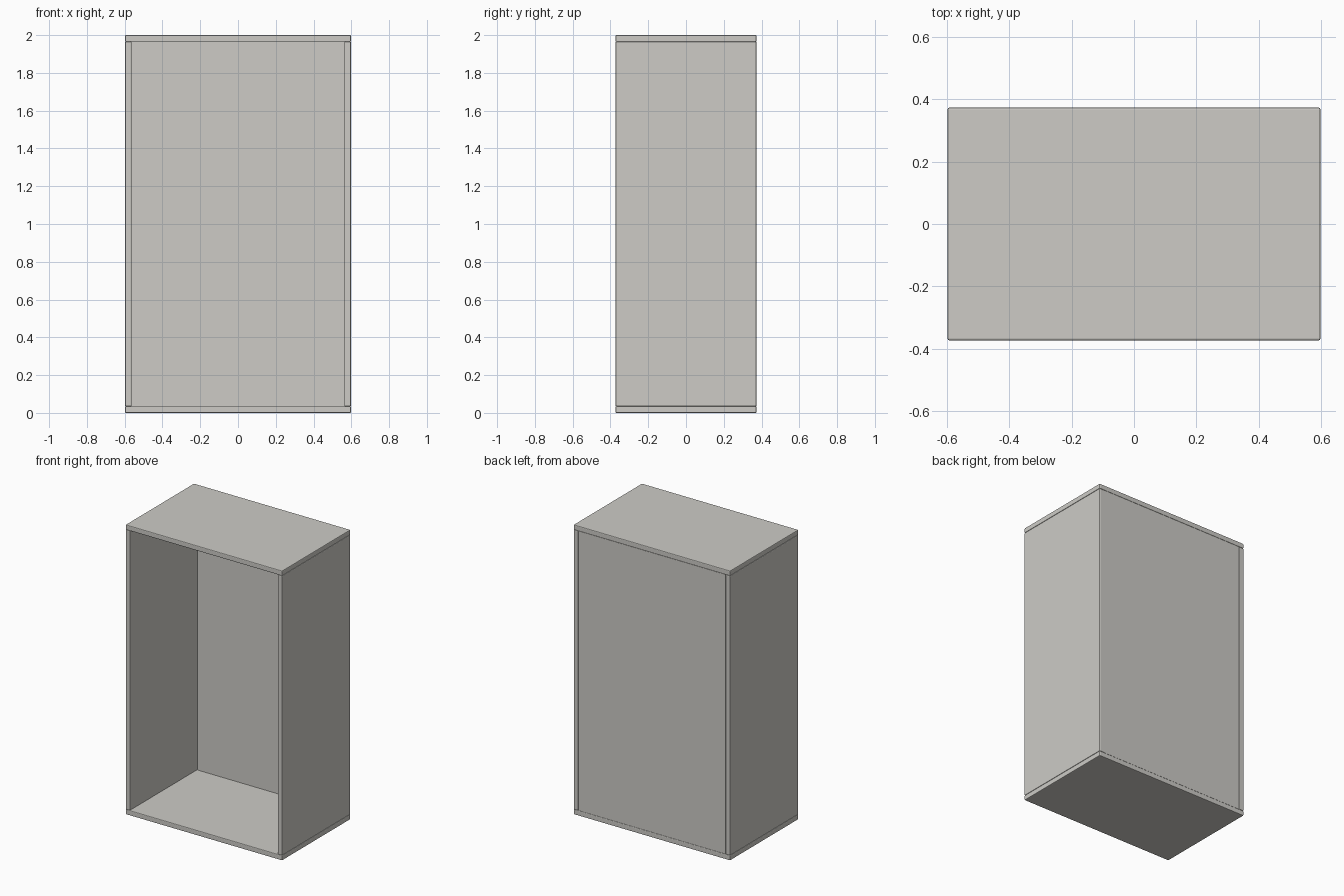
import bpy
import bmesh

if "Cube" in bpy.data.objects:
    bpy.data.objects.remove(bpy.data.objects["Cube"], do_unlink=True)

HALF_W, HALF_D, HEIGHT = 0.598, 0.373, 2.0
BOARD = 0.035       # board thickness
BACK = 0.01         # back panel thickness

# Single painted finish
paint = bpy.data.materials.new("warm_light_grey")
paint.use_nodes = True
colour = (0.61, 0.60, 0.565, 1)
paint.diffuse_color = colour
bsdf = next(n for n in paint.node_tree.nodes if n.type == "BSDF_PRINCIPLED")
bsdf.inputs["Base Color"].default_value = colour


def board(name, low, high, bevel=0.005):
    """Rectangular board between two corners, with softened edges."""
    mesh = bpy.data.meshes.new(name)
    bm = bmesh.new()
    bmesh.ops.create_cube(bm, size=1)
    for v in bm.verts:
        v.co = [(a + b) / 2 + c * (b - a) for a, b, c in zip(low, high, v.co)]
    bm.to_mesh(mesh)
    bm.free()
    mesh.materials.append(paint)
    obj = bpy.data.objects.new(name, mesh)
    bpy.context.collection.objects.link(obj)
    if bevel:
        mod = obj.modifiers.new("soft_edges", "BEVEL")
        mod.width = bevel
        mod.segments = 2
    return obj


# Top and bottom boards span the full footprint
for name, z in (("bottom_board", 0), ("top_board", HEIGHT - BOARD)):
    board(name, (-HALF_W, -HALF_D, z), (HALF_W, HALF_D, z + BOARD))

# Side boards stand between them
inner = HALF_W - BOARD
for name, x in (("right_side", -HALF_W), ("left_side", inner)):
    board(name, (x, -HALF_D, BOARD), (x + BOARD, HALF_D, HEIGHT - BOARD))

# Thin back panel fitted inside the frame, front left open
back_y = HALF_D - 0.002
board("back_panel", (-inner, back_y - BACK, BOARD),
      (inner, back_y, HEIGHT - BOARD), bevel=0)
